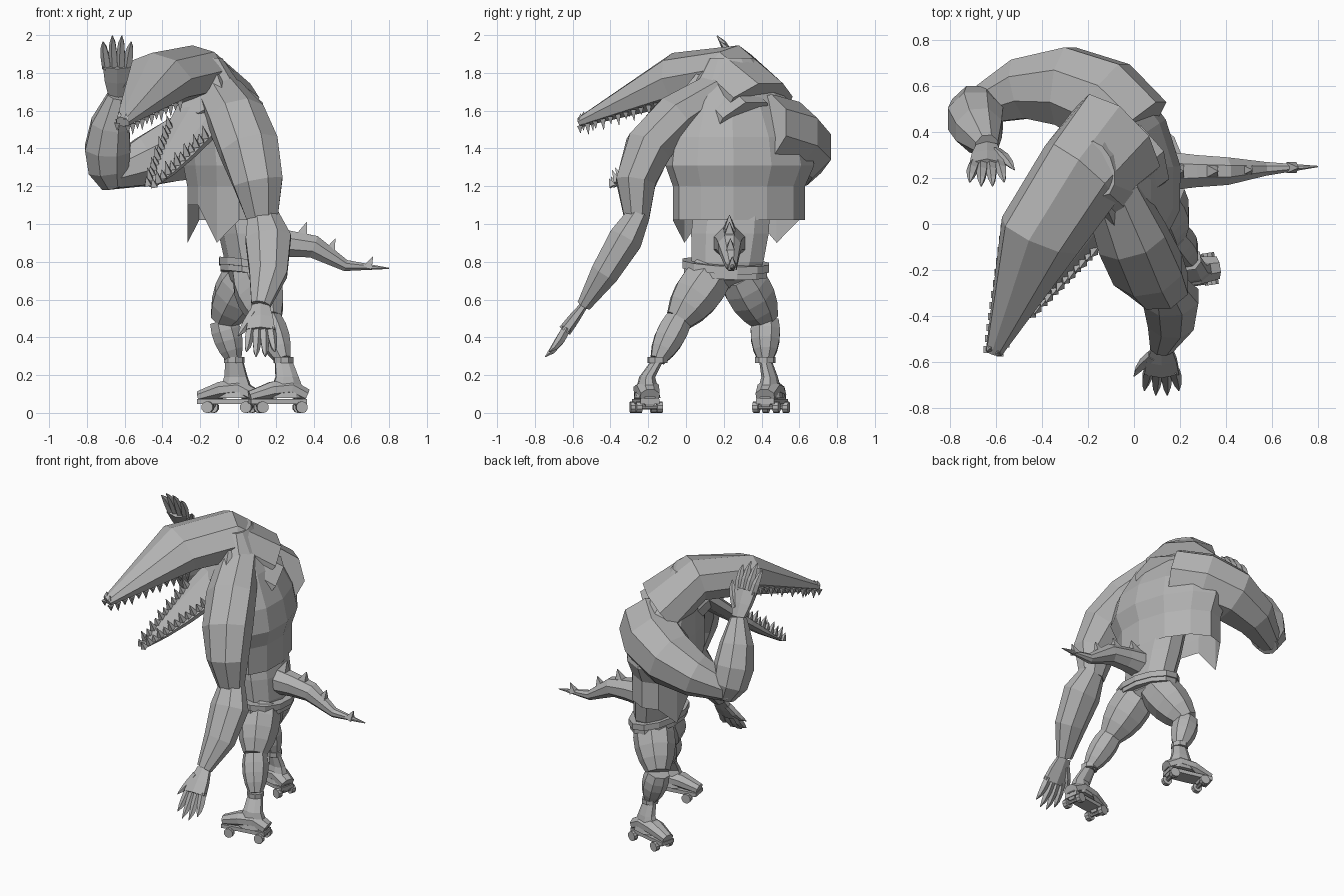
import bpy, bmesh
from math import sin, cos, pi
from mathutils import Vector as V

if bpy.data.objects.get("Cube"):
    bpy.data.objects.remove(bpy.data.objects["Cube"])

GREY = (.45, .45, .45, 1)
mat = bpy.data.materials.new("plain grey")
mat.use_nodes = True
mat.diffuse_color = GREY
mat.node_tree.nodes["Principled BSDF"].inputs["Base Color"].default_value = GREY

RIGHT, BACK, UP = V((1, 0, 0)), V((0, 1, 0)), V((0, 0, 1))


def finish(name, bm):
    bmesh.ops.recalc_face_normals(bm, faces=bm.faces)
    mesh = bpy.data.meshes.new(name)
    bm.to_mesh(mesh)
    bm.free()
    mesh.materials.append(mat)
    bpy.context.collection.objects.link(bpy.data.objects.new(name, mesh))


# Each key is a centre and a half width; three keys bend, other counts run straight
def key(x, y, z, radius):
    return V((x, y, z, radius))


def ball(centre, radius):
    return V((*centre, radius))


def sweep(keys, steps):
    if len(keys) != 3:
        return keys
    first, middle, last = keys
    path = []
    for i in range(steps):
        t = i / (steps - 1)
        path.append(first * (1 - t) * (1 - 2 * t) + middle * 4 * t * (1 - t)
                    + last * t * (2 * t - 1))
    return path


def sections(keys, side=RIGHT, flat=1, sides=8, axis=None, steps=5):
    path = sweep(keys, steps)
    rings = []
    for i, point in enumerate(path):
        ahead, behind = path[min(i + 1, len(path) - 1)], path[max(i - 1, 0)]
        along = axis or (ahead - behind).to_3d().normalized()
        u = (side - along * side.dot(along)).normalized()
        v = along.cross(u) * flat
        reach = point.w / cos(pi / sides)
        turns = [pi * (2 * j + 1) / sides for j in range(sides)]
        rings.append([point.to_3d() + (u * cos(a) + v * sin(a)) * reach for a in turns])
    return rings


def skin(bm, rings, open_start=False):
    loops = [[bm.verts.new(p) for p in ring] for ring in rings]
    for a, b in zip(loops, loops[1:]):
        for j in range(len(a)):
            bm.faces.new((a[j - 1], a[j], b[j], b[j - 1]))
    bm.faces.new(loops[-1])
    if not open_start:
        bm.faces.new(loops[0])


def loft(name, *keys, **shape):
    bm = bmesh.new()
    rings = sections(keys, **shape)
    skin(bm, rings)
    finish(name, bm)
    return rings


def muscle(name, start, end, bulge):
    middle = (start + end) / 2
    middle.w += bulge
    loft(name, start, middle, end)


def spike(bm, base, tip, radius):
    side = RIGHT if abs((tip - base).normalized().x) < .8 else BACK
    skin(bm, sections((ball(base, radius), ball(tip, radius / 20)), side, sides=4))


# Bare waist and loose belt
loft("waist", key(.06, .21, .66, .1), key(.06, .22, .8, .19), key(0, .25, 1.15, .2),
     side=BACK, flat=.65, sides=10, axis=UP)
for name, z, radius in (("belt", .75, .22), ("belt_lip", .78, .23)):
    centre = V((.06, .21, z))
    loft(name, ball(centre - UP * .02, radius), ball(centre + UP * .02, radius),
         side=BACK, flat=.7, sides=12, axis=V((.15, .05, 1)).normalized())

# Hunched, turned torso in a shirt, its hem raised in front and torn at two corners
ACROSS = V((-.3, .95, 0)).normalized()
FRONT = UP.cross(ACROSS)
middle = V((-.05, .28, 0))
rings = sections((key(-.05, .28, 1.2, .35), key(-.06, .28, 1.46, .37),
                  key(-.16, .24, 1.88, .12)), ACROSS, flat=.57, sides=12, axis=UP)
hem = [p.copy() for p in rings[0]]
for p in hem:
    depth = (p - middle).dot(FRONT)
    p.z = 1.1 if depth > .18 else .9 if depth > .1 else 1.02
bm = bmesh.new()
skin(bm, [hem] + rings, open_start=True)
finish("torn_shirt_torso", bm)

# Head and jaws, rolled to one side
ROLL = V((.9, -.4, -.3)).normalized()
upper = loft("upper_jaw_and_head", key(-.61, -.56, 1.54, .035), key(-.41, -.05, 1.77, .175),
             key(-.23, .22, 1.8, .19), key(-.07, .38, 1.62, .22), side=ROLL, flat=.72)
lower = loft("lower_jaw", key(-.46, -.38, 1.2, .02), key(-.33, -.16, 1.38, .1),
             key(-.16, .1, 1.62, .15), side=ROLL, flat=.35)
loft("throat", key(-.2, .05, 1.7, .12), key(-.1, .2, 1.6, .16), key(0, .3, 1.5, .18),
     side=ROLL)
bm = bmesh.new()
for offset in (-.02, .02):
    nostril = V((-.61, -.55, 1.56)) + ROLL * offset
    spike(bm, nostril, nostril + UP * .03, .015)
finish("nostrils", bm)


# Rows of pointed teeth along both edges of a jaw
def teeth(name, start, end, edges, direction, size):
    bm = bmesh.new()
    for edge, inner in edges:
        a, b = start[edge].lerp(start[inner], .2), end[edge].lerp(end[inner], .2)
        for k in range(12):
            base = a.lerp(b, k / 12)
            length = size * (1.2 if k % 2 else .8)
            spike(bm, base, base + direction * length, size * .3)
    finish(name, bm)


teeth("upper_teeth", upper[0], upper[1], ((0, 1), (3, 2)), V((0, .1, -1)), .05)
teeth("lower_teeth", lower[0], lower[3], ((7, 6), (4, 5)), V((-.2, -.4, .9)), .06)


# Hands with four clawed fingers and a thumb
def hand(name, wrist, direction, thumb_side, length):
    d = direction.normalized()
    s = (thumb_side - d * thumb_side.dot(d)).normalized()
    lift = d.cross(s) * .01

    def spot(along, across=0):
        return wrist + d * length * along + s * across

    bm = bmesh.new()
    skin(bm, sections((ball(spot(0), .045), ball(spot(.25), .065), ball(spot(.5), .075)),
                      s, flat=.4, sides=6, steps=3))

    def digit(start, end):
        keys = ball(start, .02), ball(start.lerp(end, .6) + lift, .018), ball(end, .002)
        skin(bm, sections(keys, s, sides=5, steps=4))

    for k in (-1.5, -.5, .5, 1.5):
        digit(spot(.45, k * .036), spot(1.02 - k * k * .05, k * .05))
    digit(spot(.15, .04), spot(.6, .12))
    finish(name, bm)


# Raised arm
wrist = V((-.64, .34, 1.68))
loft("raised_upper_arm", key(0, .4, 1.5, .18), key(-.3, .6, 1.4, .17),
     key(-.7, .5, 1.25, .07), side=BACK)
loft("raised_forearm", key(-.66, .52, 1.2, .06), key(-.69, .46, 1.4, .12), ball(wrist, .05))
hand("raised_hand", wrist, V((0, -.5, .9)), RIGHT, .36)

# Hanging arm
wrist = V((.12, -.54, .57))
loft("hanging_upper_arm", key(-.1, .15, 1.7, .12), key(.06, -.2, 1.4, .155),
     key(.13, -.26, 1.02, .08), flat=.8)
loft("hanging_forearm", key(.13, -.25, 1.05, .08), key(.16, -.32, .92, .12),
     key(.16, -.43, .74, .1), ball(wrist, .05), flat=.75)
hand("hanging_hand", wrist, V((0, -.6, -.8)), -RIGHT, .34)

# Curved tail with spikes that shrink towards its end
tail = loft("tail", key(.1, .23, .9, .09), key(.27, .23, .895, .07), key(.4, .23, .88, .06),
            key(.57, .24, .78, .03), key(.8, .25, .765, .003), side=BACK)
bm = bmesh.new()
for i, (ring, following) in enumerate(zip(tail, tail[1:])):
    both = ring + following
    base = sum(both, V()) / len(both)
    base.z = (max(p.z for p in ring) + max(p.z for p in following)) / 2 - .02
    height = .09 - .01 * i
    spike(bm, base, base + UP * height + RIGHT * .03, height * .4)
finish("tail_spikes", bm)


# Roller skates, toes towards -x
def skate(name, ankle, sole, turn):
    d = V((-1, turn, 0)).normalized()
    s = UP.cross(d)

    def at(along, z, across=0):
        return sole + d * along + s * across + UP * z

    loft(name + "_boot_shaft", ball(ankle, .045), ball(at(-.03, .19), .06),
         ball(at(-.03, .08), .1), side=d, flat=.65, axis=UP, steps=3)
    loft(name + "_cuff", ball(ankle - UP * .015, .05), ball(ankle + UP * .015, .05),
         side=d, axis=UP)
    loft(name + "_boot_foot", ball(at(-.13, .09), .05), ball(at(-.05, .13), .06),
         ball(at(.05, .12), .06), ball(at(.17, .085), .04), side=s, flat=.75)
    loft(name + "_plate", ball(at(-.13, .06), .05), ball(at(.17, .06), .05),
         side=s, flat=.25, sides=4)
    for along in (-.1, .11):
        axle = at(along, .03)
        loft(name + "_axle", ball(axle - s * .06, .012), ball(axle + s * .06, .012), side=d)
        loft(name + "_truck", ball(axle, .02), ball(axle + UP * .03, .03), side=d, sides=4)
        for k in (-1, 1):
            loft(name + "_wheel", ball(axle + s * k * .04, .03),
                 ball(axle + s * k * .07, .03), side=d, sides=10)


# Legs
def leg(name, hip, knee, ankle, sole, turn):
    muscle(name + "_thigh", hip, knee, .03)
    muscle(name + "_calf", knee, ankle, .02)
    skate(name + "_skate", ankle.to_3d(), sole, turn)


leg("left", key(.06, .28, .74, .11), key(-.08, .42, .49, .07), key(-.02, .42, .28, .04),
    V((-.04, .45, 0)), .25)
leg("right", key(.08, .14, .74, .11), key(.16, -.04, .49, .07), key(.24, -.15, .28, .04),
    V((.23, -.21, 0)), -.15)
